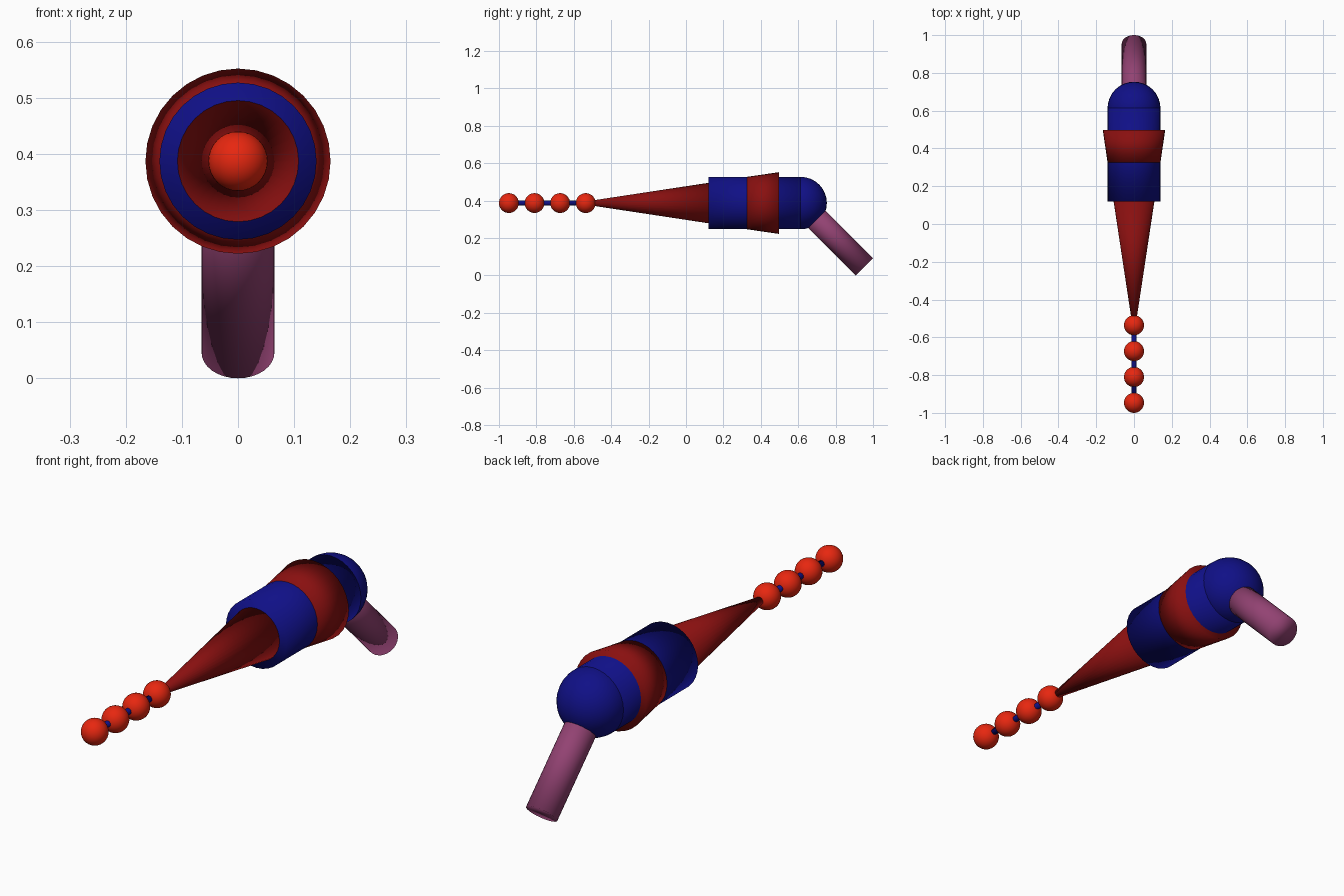
import bpy
from mathutils import Vector

if "Cube" in bpy.data.objects:
    bpy.data.objects.remove(bpy.data.objects["Cube"], do_unlink=True)

AXIS_Z = 0.387


def material(name, rgb):
    m = bpy.data.materials.new(name)
    m.use_nodes = True
    color = (*rgb, 1.0)
    m.diffuse_color = color
    m.node_tree.nodes["Principled BSDF"].inputs["Base Color"].default_value = color
    return m


dark_red = material("dark red", (0.25, 0.005, 0.005))
navy = material("navy blue", (0.005, 0.005, 0.24))
orange_red = material("orange red", (0.8, 0.02, 0.005))
mauve = material("mauve", (0.29, 0.055, 0.17))


def finish(name, mat):
    ob = bpy.context.object
    ob.name = name
    ob.data.materials.append(mat)
    bpy.ops.object.shade_smooth()
    return ob


def taper(name, start, end, r_start, r_end, mat):
    """Capped cone or cylinder between two (y, z) points."""
    a, b = Vector((0, *start)), Vector((0, *end))
    bpy.ops.mesh.primitive_cone_add(
        vertices=32, radius1=r_start, radius2=r_end, depth=(b - a).length,
        location=(a + b) / 2, rotation=(b - a).to_track_quat('Z', 'Y').to_euler())
    return finish(name, mat)


def ball(name, y, radius, mat):
    bpy.ops.mesh.primitive_uv_sphere_add(
        segments=32, ring_count=16, radius=radius, location=(0, y, AXIS_Z))
    return finish(name, mat)


# Main body: barrel, flared collar and rounded rear
taper("barrel", (0.12, AXIS_Z), (0.613, AXIS_Z), 0.14, 0.14, navy)
taper("collar", (0.325, AXIS_Z), (0.497, AXIS_Z), 0.14, 0.165, dark_red)
ball("rear_dome", 0.613, 0.14, navy)

# Long nose
taper("nose_cone", (-0.5, AXIS_Z), (0.12, AXIS_Z), 0.014, 0.108, dark_red)

# Beads on a thin rod
taper("bead_rod", (-0.947, AXIS_Z), (-0.5, AXIS_Z), 0.013, 0.013, navy)
for i in range(4):
    ball(f"bead_{i + 1}", -0.947 + i * 0.137, 0.053, orange_red)

# Angled handle
taper("handle", (0.613, AXIS_Z), (0.954, 0.046), 0.065, 0.065, mauve)
